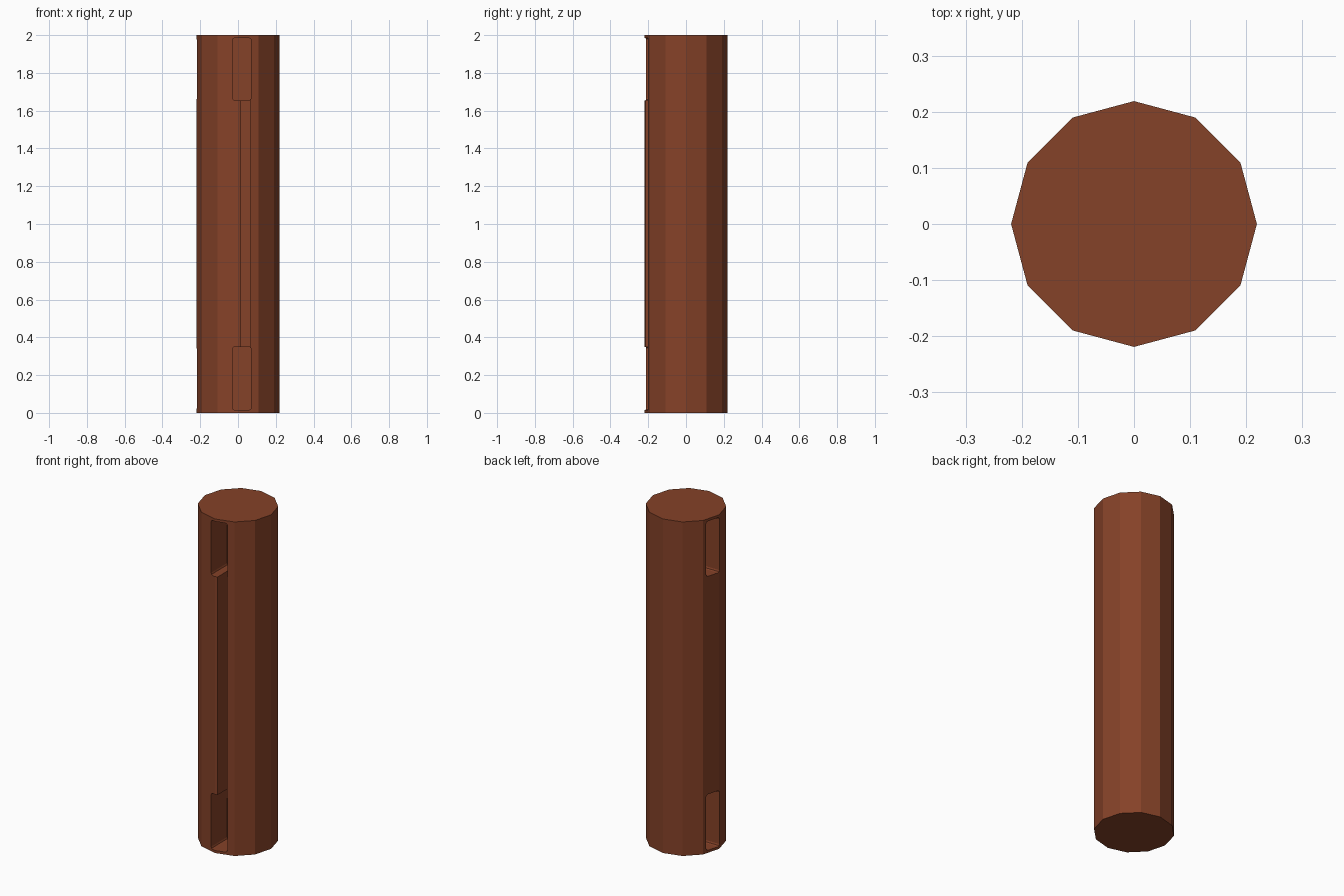
import bpy, bmesh, math
from mathutils import Matrix

if "Cube" in bpy.data.objects:
    bpy.data.objects.remove(bpy.data.objects["Cube"])

mat = bpy.data.materials.new("reddish_brown")
mat.diffuse_color = (0.235, 0.054, 0.021, 1)
mat.use_nodes = True
mat.node_tree.nodes["Principled BSDF"].inputs["Base Color"].default_value = mat.diffuse_color

# twelve-sided column, a vertex on each axis
bm = bmesh.new()
bmesh.ops.create_cone(bm, cap_ends=True, segments=12, radius1=0.219, radius2=0.219, depth=2,
                      matrix=Matrix.Translation((0, 0, 1)))
me = bpy.data.meshes.new("column")
bm.to_mesh(me)
bm.free()
column = bpy.data.objects.new("column", me)
bpy.context.collection.objects.link(column)


# rounded box cutter: u range along the face, height range, depth from the front
def cutter(name, u0, u1, z0, z1, depth, round_r, turn=0):
    pts = []
    for k, (cx, cz) in enumerate([(u1 - round_r, z1 - round_r), (u0 + round_r, z1 - round_r),
                                  (u0 + round_r, z0 + round_r), (u1 - round_r, z0 + round_r)]):
        for j in range(3):
            a = math.pi / 2 * (k + j / 2)
            pts.append((cx + round_r * math.cos(a), cz + round_r * math.sin(a)))
    b = bmesh.new()
    face = b.faces.new([b.verts.new((x, -0.3, z)) for x, z in pts])
    ext = bmesh.ops.extrude_face_region(b, geom=[face])
    for v in ext["geom"]:
        if isinstance(v, bmesh.types.BMVert):
            v.co.y = -0.22 + depth
    bmesh.ops.recalc_face_normals(b, faces=b.faces)
    bmesh.ops.rotate(b, verts=b.verts, cent=(0, 0, 0), matrix=Matrix.Rotation(turn, 3, 'Z'))
    m = bpy.data.meshes.new(name)
    b.to_mesh(m)
    b.free()
    o = bpy.data.objects.new(name, m)
    bpy.context.collection.objects.link(o)
    o.hide_render = True
    return o


# front: two pockets joined by a slot; left: two pockets
cutters = [cutter("front_slot_cutter", 0.015, 0.067, 0.30, 1.70, 0.145, 0.004)]
for n, z0, z1 in (("lower", 0.015, 0.35), ("upper", 1.655, 1.985)):
    cutters.append(cutter(n + "_front_cutter", -0.03, 0.07, z0, z1, 0.16, 0.012))
    cutters.append(cutter(n + "_left_cutter", -0.088, 0.004, z0, z1, 0.16, 0.012, -math.pi / 2))

for c in cutters:
    mod = column.modifiers.new(c.name, 'BOOLEAN')
    mod.operation = 'DIFFERENCE'
    mod.solver = 'EXACT'
    mod.object = c

# bake the cuts and remove the cutters
bpy.context.view_layer.update()
dg = bpy.context.evaluated_depsgraph_get()
result = bpy.data.meshes.new_from_object(column.evaluated_get(dg))
column.modifiers.clear()
column.data = result
result.materials.clear()
result.materials.append(mat)
for p in result.polygons:
    p.material_index = 0
    p.use_smooth = False
for c in cutters:
    bpy.data.objects.remove(c)
